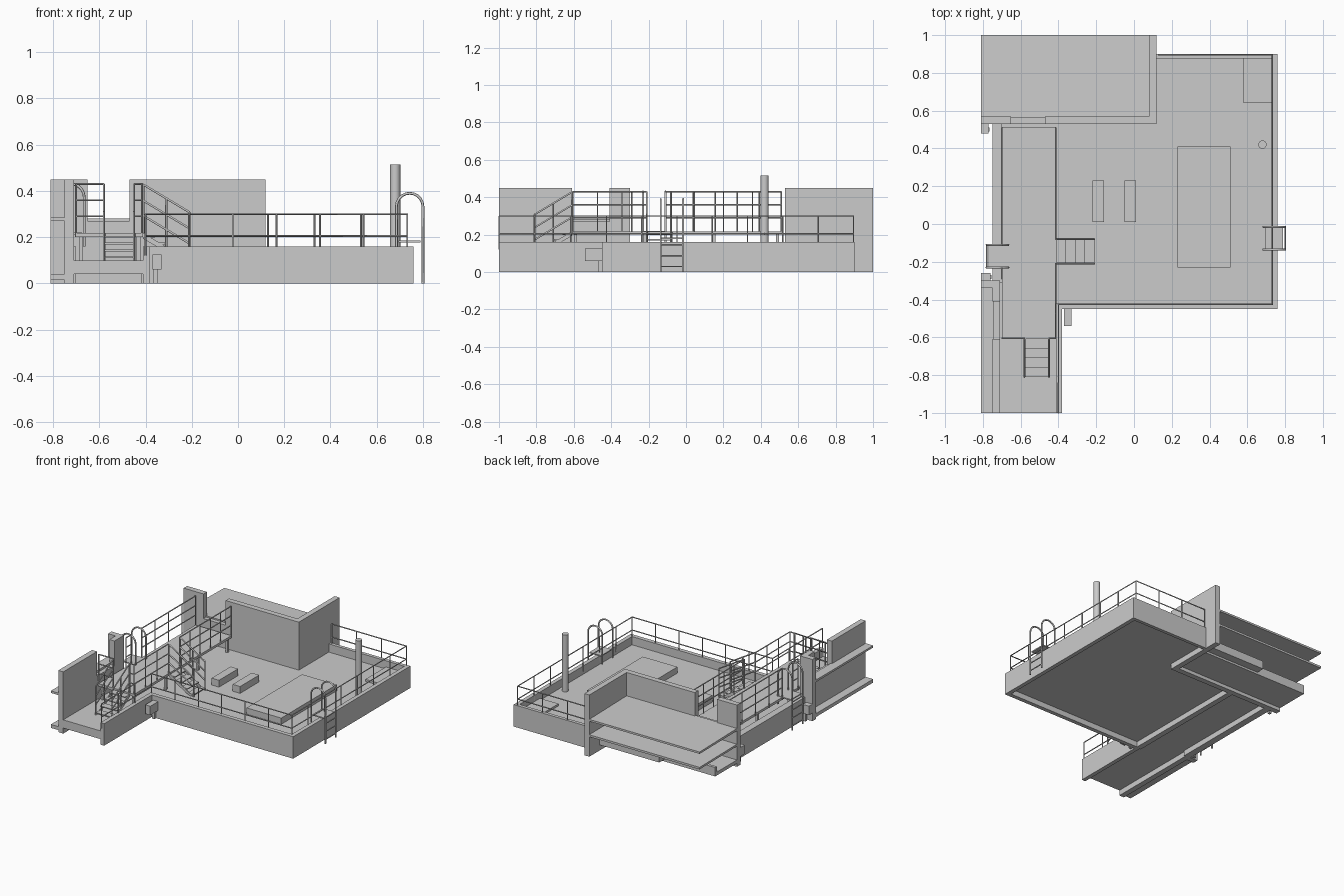
import bpy, math
from mathutils import Vector

if "Cube" in bpy.data.objects:
    bpy.data.objects.remove(bpy.data.objects["Cube"])


def box(name, x0, x1, y0, y1, z0, z1):
    bpy.ops.mesh.primitive_cube_add(size=1, location=((x0+x1)/2, (y0+y1)/2, (z0+z1)/2))
    o = bpy.context.object
    o.name = name
    o.scale = (x1-x0, y1-y0, z1-z0)
    bpy.ops.object.transform_apply(location=False, rotation=False, scale=True)
    return o


def prism(name, pts, vec):
    """Extrude a flat outline along a vector."""
    n = len(pts)
    verts = [Vector(p) for p in pts] + [Vector(p)+Vector(vec) for p in pts]
    faces = [tuple(range(n))[::-1], tuple(range(n, 2*n))]
    faces += [(i, (i+1) % n, (i+1) % n+n, i+n) for i in range(n)]
    me = bpy.data.meshes.new(name)
    me.from_pydata(verts, [], faces)
    o = bpy.data.objects.new(name, me)
    bpy.context.collection.objects.link(o)
    return o


def tubes(name, paths, r=0.005):
    """Several bars as one mesh."""
    cu = bpy.data.curves.new(name, 'CURVE')
    cu.dimensions = '3D'
    cu.bevel_depth = r
    cu.bevel_resolution = 1
    cu.use_fill_caps = True
    for p in paths:
        s = cu.splines.new('POLY')
        s.points.add(len(p)-1)
        for q, c in zip(s.points, p):
            q.co = (*c, 1)
    o = bpy.data.objects.new(name, cu)
    bpy.context.collection.objects.link(o)
    bpy.ops.object.select_all(action='DESELECT')
    o.select_set(True)
    bpy.context.view_layer.objects.active = o
    bpy.ops.object.convert(target='MESH')
    return bpy.context.object


def railing(name, pts, base, heights, step=0.185):
    """Horizontal bars along a plan path with evenly spaced posts."""
    paths = [[(x, y, h) for x, y in pts] for h in heights]
    for a, b in zip(pts, pts[1:]):
        n = max(1, round(math.dist(a, b)/step))
        for i in range(n+1):
            x, y = (a[k]+(b[k]-a[k])*i/n for k in (0, 1))
            paths.append([(x, y, base), (x, y, max(heights))])
    tubes(name, paths, 0.004)


def stairs(name, origin, run, side):
    """Flight going down from origin along run; side is the width vector."""
    o, u, w = Vector(origin), Vector(run), Vector(side)
    drop = Vector((0, 0, -0.12))
    for i in range(4):
        a = o + u*(i/4) + drop*((i+0.4)/4)
        prism(name+"_tread", [a, a+u/4, a+u/4+w, a+w], (0, 0, -0.007))
    bars = []
    for s in (Vector(), w):
        b = o + s
        prism(name+"_stringer", [b, b+u+drop, b+u+drop-Vector((0, 0, .02)), b-Vector((0, 0, .025))], w*0.05)
        for h in (0.21, 0.14, 0.075):
            up = Vector((0, 0, h))
            bars.append([b+up, b+u+drop+up])
        for t in (0, 0.5, 1):
            f = b+u*t+drop*t
            bars.append([f, f+Vector((0, 0, 0.21))])
    tubes(name+"_handrail", bars, 0.005)


def ladder(name, xo, xi, y0, y1, top, land):
    """Wall ladder with hooped stiles: xo outside, xi inside."""
    c, r = (xo+xi)/2, (xo-xi)/2
    zc = top-abs(r)
    arc = [(c+r*math.cos(math.pi*i/10), zc+abs(r)*math.sin(math.pi*i/10)) for i in range(11)]
    prof = [(xo, 0.0)] + arc + [(xi, land-0.06)]
    bars = [[(x, y, z) for x, z in prof] for y in (y0, y1)]
    tubes(name+"_stiles", bars, 0.006)
    n = round(land/0.058)
    tubes(name+"_rungs", [[(xo, y0, 0.03+0.058*i), (xo, y1, 0.03+0.058*i)] for i in range(n)], 0.004)
    a, b = sorted((xo, xi))
    box(name+"_landing", a+0.01, b-0.01, y0, y1, land-0.008, land)


# roof slabs and parapets
box("main_roof", -0.40, 0.74, -0.43, 0.88, 0.04, 0.10)
box("wing_roof", -0.74, -0.39, -1, 0.54, 0.04, 0.10)
box("front_parapet", -0.41, 0.76, -0.45, -0.42, 0, 0.16)
box("right_parapet", 0.73, 0.76, -0.45, 0.90, 0, 0.16)
box("back_parapet", 0.11, 0.76, 0.875, 0.90, 0, 0.16)
box("wing_right_parapet", -0.41, -0.38, -1, -0.42, 0, 0.16)
box("wing_left_parapet", -0.75, -0.70, -0.31, 0.53, 0, 0.16)
box("dividing_beam", -0.42, -0.38, -0.43, 0.53, 0, 0.05)

# tall walls with low gaps
box("wing_tall_wall", -0.75, -0.71, -1, -0.61, 0, 0.45)
box("wing_gap_wall", -0.75, -0.71, -0.61, -0.41, 0, 0.27)
box("wing_pier", -0.75, -0.71, -0.41, -0.30, 0, 0.45)
box("wing_pier_return", -0.81, -0.75, -0.34, -0.30, 0, 0.45)
box("back_tall_wall", -0.47, 0.12, 0.53, 0.57, 0, 0.45)
box("back_gap_wall", -0.65, -0.47, 0.53, 0.57, 0, 0.27)
box("back_pier", -0.81, -0.65, 0.53, 0.57, 0, 0.45)
box("back_side_wall", 0.08, 0.12, 0.53, 1, 0, 0.45)

# projecting ledges
prism("back_upper_ledge", [(-0.81, 0.56, 0.262), (-0.81, 1, 0.258), (-0.81, 1, 0.272), (-0.81, 0.56, 0.28)], (0.90, 0, 0))
prism("back_lower_ledge", [(-0.81, 0.56, 0.15), (-0.81, 1, 0.145), (-0.81, 1, 0.16), (-0.81, 0.56, 0.165)], (0.90, 0, 0))
box("back_base_ledge", -0.81, 0.09, 0.56, 0.82, 0.025, 0.05)
box("back_base_lip", -0.81, 0.09, 0.80, 0.82, 0.025, 0.09)
box("wing_upper_ledge", -0.81, -0.74, -1, -0.32, 0.27, 0.285)
box("wing_base_ledge", -0.81, -0.74, -1, -0.32, 0.015, 0.04)

# drain boxes with downpipes
for x0, x1, y0, y1, px, py in ((-0.37, -0.33, -0.54, -0.45, -0.355, -0.46),
                               (-0.81, -0.76, -0.30, -0.26, -0.765, -0.28),
                               (-0.81, -0.77, 0.48, 0.53, -0.775, 0.50)):
    box("drain_box", x0, x1, y0, y1, 0.06, 0.125)
    box("downpipe", px-0.01, px+0.01, py-0.01, py+0.01, 0, 0.065)

# rooftop items
box("roof_platform", 0.23, 0.51, -0.23, 0.41, 0.09, 0.145)
box("roof_unit_left", -0.22, -0.16, 0.01, 0.23, 0.09, 0.15)
box("roof_unit_right", -0.05, 0.01, 0.01, 0.23, 0.09, 0.15)
box("corner_plate", 0.58, 0.735, 0.64, 0.88, 0.09, 0.115)
bpy.ops.mesh.primitive_cylinder_add(vertices=24, radius=0.022, depth=0.425, location=(0.68, 0.42, 0.3025))
bpy.context.object.name = "vent_pipe"
bpy.ops.object.shade_smooth_by_angle()

# raised walkway on legs
box("walkway_deck", -0.70, -0.41, -0.61, 0.51, 0.20, 0.218)
for y in (-0.59, -0.22, 0.15, 0.49):
    for x in (-0.68, -0.43):
        box("walkway_leg", x-0.008, x+0.008, y-0.008, y+0.008, 0.10, 0.20)

# railings
railing("roof_railing", [(-0.40, -1), (-0.40, -0.425), (0.732, -0.425), (0.732, 0.895), (0.13, 0.895)], 0.12, (0.30, 0.205))
H = (0.43, 0.36, 0.29)
railing("walkway_rail_right_front", [(-0.415, -0.21), (-0.415, -0.605), (-0.45, -0.605)], 0.2, H, 0.13)
railing("walkway_rail_right_back", [(-0.415, -0.08), (-0.415, 0.51)], 0.2, H, 0.12)
railing("walkway_rail_left_back", [(-0.70, -0.11), (-0.70, 0.51)], 0.2, H, 0.15)
railing("walkway_rail_left_front", [(-0.70, -0.29), (-0.70, -0.23)], 0.2, H)
railing("walkway_rail_end", [(-0.70, -0.605), (-0.58, -0.605)], 0.2, H)

# stairs and ladders
stairs("roof_stairs", (-0.41, -0.21, 0.218), (0.20, 0, 0), (0, 0.13, 0))
stairs("wing_stairs", (-0.58, -0.61, 0.218), (0, -0.20, 0), (0.13, 0, 0))
ladder("right_ladder", 0.80, 0.685, -0.135, -0.015, 0.39, 0.185)
ladder("left_ladder", -0.78, -0.665, -0.23, -0.11, 0.43, 0.22)
